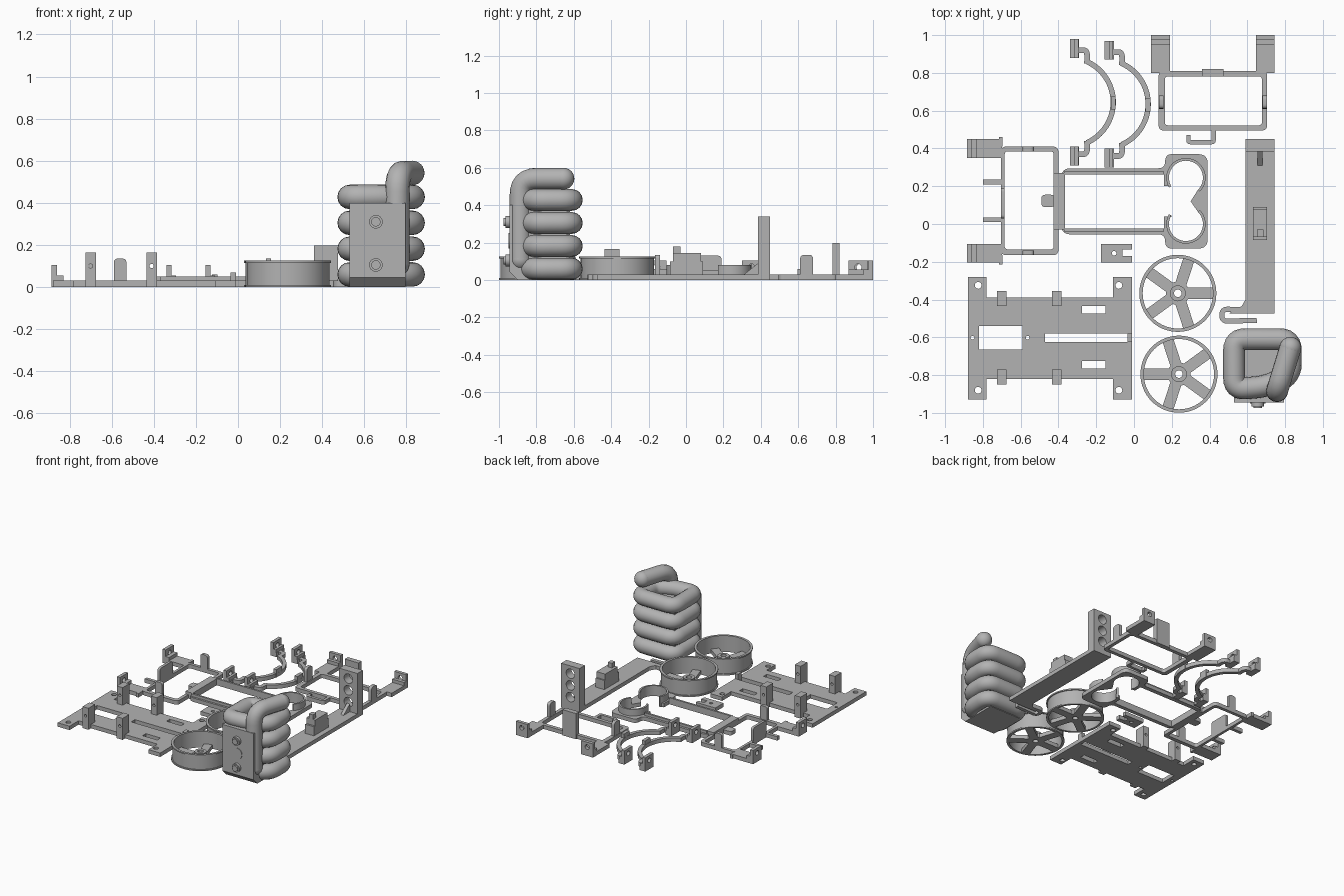
import bpy, bmesh, math
from mathutils import Matrix, Vector

if "Cube" in bpy.data.objects:
    bpy.data.objects.remove(bpy.data.objects["Cube"])

grey = bpy.data.materials.new("plain grey")
grey.use_nodes = True
grey.diffuse_color = (0.45, 0.45, 0.45, 1)
grey.node_tree.nodes["Principled BSDF"].inputs["Base Color"].default_value = grey.diffuse_color
T = 0.03  # sheet thickness


# 2D outlines
def rect(x0, x1, y0, y1):
    return [(x0, y0), (x1, y0), (x1, y1), (x0, y1)]


def arc(x, y, r, a0, a1, n=32):
    angles = [math.radians(a0 + (a1 - a0) * i / n) for i in range(n + 1)]
    return [(x + r * math.cos(a), y + r * math.sin(a)) for a in angles]


def circle(x, y, r, n=48):
    return arc(x, y, r, 0, 360, n)[:-1]


def fillet(points, r, closed=True, n=6):
    pts, out = [Vector(p) for p in points], []
    for i, p in enumerate(pts):
        if not closed and i in (0, len(pts) - 1):
            out.append(tuple(p))
            continue
        a, b = pts[i - 1] - p, pts[(i + 1) % len(pts)] - p
        d = min(r, a.length * 0.49, b.length * 0.49)
        a, b = p + a.normalized() * d, p + b.normalized() * d
        for k in range(n + 1):
            t = k / n
            out.append(tuple(a * (1 - t) ** 2 + p * 2 * t * (1 - t) + b * t * t))
    return out


def stroke(path, w):
    pts = [Vector(p) for p in path]
    left, right = [], []
    for i, p in enumerate(pts):
        d = (pts[min(i + 1, len(pts) - 1)] - pts[max(i - 1, 0)]).normalized()
        side = Vector((-d.y, d.x)) * w / 2
        left.append(tuple(p + side))
        right.append(tuple(p - side))
    return left + right[::-1]


AXES = {"z": ((1, 0, 0), (0, 1, 0), (0, 0, 1)),
        "x": ((0, 1, 0), (0, 0, 1), (1, 0, 0)),
        "y": ((1, 0, 0), (0, 0, 1), (0, -1, 0))}


class Part:
    def __init__(self, name):
        self.name, self.bm = name, bmesh.new()

    def add_curve(self, curve, matrix):
        ob = bpy.data.objects.new("temp", curve)
        mesh = ob.to_mesh()
        piece = bmesh.new()
        piece.from_mesh(mesh)
        ob.to_mesh_clear()
        bmesh.ops.remove_doubles(piece, verts=piece.verts, dist=1e-5)
        bmesh.ops.recalc_face_normals(piece, faces=piece.faces)
        piece.transform(matrix)
        mesh = bpy.data.meshes.new("temp")
        piece.to_mesh(mesh)
        piece.free()
        self.bm.from_mesh(mesh)
        bpy.data.meshes.remove(mesh)
        bpy.data.objects.remove(ob)
        bpy.data.curves.remove(curve)

    def slab(self, loops, lo=0.0, hi=T, axis="z"):
        """Extrude an outline (first loop) with holes (the rest) along an axis."""
        curve = bpy.data.curves.new("temp", "CURVE")
        curve.dimensions, curve.fill_mode, curve.extrude = "2D", "BOTH", (hi - lo) / 2
        for loop in loops:
            s = curve.splines.new("POLY")
            s.points.add(len(loop) - 1)
            for pt, co in zip(s.points, loop):
                pt.co = (co[0], co[1], 0, 1)
            s.use_cyclic_u = True
        u, v, n = (Vector(a) for a in AXES[axis])
        m = Matrix((u, v, n)).transposed().to_4x4()
        m.translation = n * (lo + hi) / 2 * (-1 if axis == "y" else 1)
        self.add_curve(curve, m)

    def box(self, x0, x1, y0, y1, z0=0.0, z1=T):
        self.slab([rect(x0, x1, y0, y1)], z0, z1)

    def tube(self, points, r, closed):
        curve = bpy.data.curves.new("temp", "CURVE")
        curve.dimensions, curve.bevel_depth, curve.bevel_resolution = "3D", r, 6
        s = curve.splines.new("POLY")
        s.points.add(len(points) - 1)
        for pt, co in zip(s.points, points):
            pt.co = (*co, 1)
        s.use_cyclic_u = closed
        self.add_curve(curve, Matrix())
        for end in () if closed else (points[0], points[-1]):
            bmesh.ops.create_uvsphere(self.bm, u_segments=24, v_segments=12, radius=r,
                                      matrix=Matrix.Translation(end))

    def lug(self, axis, lo, hi, a0, a1, h=0.105):
        """Upright ear with a bolt hole."""
        self.slab([rect(a0, a1, 0, h), circle((a0 + a1) / 2, 0.068, 0.018, 20)], lo, hi, axis)

    def done(self):
        mesh = bpy.data.meshes.new(self.name)
        self.bm.to_mesh(mesh)
        self.bm.free()
        mesh.materials.append(grey)
        ob = bpy.data.objects.new(self.name, mesh)
        bpy.context.collection.objects.link(ob)
        bpy.ops.object.select_all(action="DESELECT")
        ob.select_set(True)
        bpy.context.view_layer.objects.active = ob
        bpy.ops.object.shade_smooth_by_angle(angle=math.radians(35))


# Slotted mounting plate with four posts
p = Part("mounting_plate")
outline = [(-.88, -.93), (-.78, -.93), (-.78, -.82), (-.11, -.82), (-.11, -.93), (-.01, -.93)]
outline += [(x, -1.21 - y) for x, y in reversed(outline)]
holes = [circle(x, y, .018, 20) for x in (-.825, -.08) for y in (-.88, -.325)]
holes += [circle(x, -.602, .01, 16) for x in (-.855, -.563)]
holes += [rect(-.82, -.59, -.665, -.54), rect(-.47, -.035, -.625, -.58)]
holes += [rect(-.275, -.15, y, y + .04) for y in (-.765, -.475)]
p.slab([outline] + holes)
for x in (-.7, -.41):
    for y in (-.85, -.435):
        p.slab([rect(x - .025, x + .025, 0, .165), circle(x, .1, .01, 16)], y, y + .08, "y")
p.box(-.035, -.01, -.625, -.58, 0, .07)
p.done()

# Rectangular frame with two bolted feet
p = Part("left_frame")
p.slab([fillet(rect(-.705, -.4, -.165, .41), .03), fillet(rect(-.685, -.425, -.135, .385), .02)])
for y0, y1, tip in ((.35, .45, .41), (-.205, -.105, -.215)):
    p.box(-.875, -.7, y0, y1)
    p.box(-.86, -.83, y0, y1, 0, .055)
    p.lug("x", -.885, -.86, y0, y1)
    p.box(-.715, -.695, tip, tip + .05)
for y in (.01, .21):
    p.box(-.8, -.7, y, y + .025)
tab = fillet([(-.59, 0), (-.53, 0), (-.53, .135), (-.59, .135)], .02)
for y in (-.165, .385):
    p.slab([tab], y, y + .025, "y")
p.slab([fillet(rect(.03, .19, 0, .13), .02)], -.705, -.685, "x")
p.slab([fillet(rect(-.49, -.42, .09, .155), .02)])
p.done()

# Long bracket ending in twin cradle rings
p = Part("cradle_bracket")
body = fillet([(-.385, -.055), (.165, -.055), (.165, -.13), (.39, -.13),
               (.39, .37), (.165, .37), (.165, .295), (-.385, .295)], .05)
opening = [(-.365, -.025), (.16, -.025), (.16, .04), (.2, .04)] + arc(.275, 0, .09, 150, 405)
opening += [(.3, .12)] + arc(.275, .245, .09, -45, 210) + [(.16, .2), (.16, .262), (-.365, .262)]
p.slab([body, opening])
for y, a0, a1 in ((0, 150, 405), (.245, -45, 210)):
    p.slab([stroke(arc(.275, y, .097, a0, a1), .014)], 0, .08)
for y in (-.04, .262):
    p.box(-.37, .16, y, y + .015, 0, .05)
p.box(-.425, -.365, -.03, .27, 0, .05)
p.done()

# Two bowed straps
for i, (dx, dy) in enumerate(((0, 0), (.185, -.01))):
    p = Part("bowed_strap_%d" % (i + 1))
    cx, cy = -.345 + dx, .645 + dy
    p.slab([stroke(arc(cx, cy, .235, -66, 66), .028)])
    p.box(cx + .222, cx + .248, cy - .04, cy + .03, 0, .06)
    for s in (-1, 1):
        y0, y1 = sorted((cy + s * .235, cy + s * .335))
        p.box(cx + .005, cx + .055, y0, y1)
        neck = [(.05, .275), (.09, .275), (.098, .25), (.096, .205)]
        p.slab([stroke(fillet([(cx + x, cy + s * y) for x, y in neck], .02, False), .03)])
        p.box(cx + .03, cx + .05, y0, y1, 0, .055)
        p.lug("x", cx + .005, cx + .03, y0, y1)
    p.done()

# Rectangular frame at the back with hook and catch
p = Part("back_frame")
p.slab([fillet(rect(.13, .705, .495, .81), .03), fillet(rect(.163, .678, .522, .782), .02)])
for x in (.09, .645):
    p.box(x, x + .1, .8, 1)
    p.box(x, x + .1, .95, .975, 0, .055)
    p.lug("y", .975, 1, x, x + .1)
for x in (.132, .68):
    p.slab([fillet(rect(.61, .68, 0, .135), .025)], x, x + .025, "x")
p.box(.36, .475, .782, .82, 0, .197)
p.slab([stroke(fillet([(.422, .5), (.422, .433), (.288, .433), (.288, .47)], .01, False), .022)])
p.done()

# Long arm with a drilled upright, latch and spring hook
p = Part("long_arm")
p.box(.59, .745, -.465, .45)
p.slab([rect(.59, .745, 0, .34)] + [circle(.667, z, .036, 32) for z in (.1, .19, .28)],
       .385, .45, "y")
p.slab([[(.31, T), (.385, T), (.385, .09)]], .655, .68, "x")
p.slab([rect(.63, .705, -.085, .09), rect(.65, .685, -.02, .06)], 0, .1)
p.box(.63, .705, -.07, .08, T, .145)
p.box(.65, .685, -.07, -.03, T, .18)
hook = [(.65, -.51), (.465, -.515), (.465, -.45), (.6, -.455)]
p.slab([stroke(fillet(hook, .04, False), .027)])
p.slab([[(.5, -.475), (.745, -.475), (.745, -.44), (.59, -.40), (.57, -.435)]])
p.done()

# Small slotted clip
p = Part("small_clip")
p.slab([[(-.175, -.205), (-.01, -.205), (-.01, -.17), (-.06, -.17), (-.06, -.135),
         (-.01, -.135), (-.01, -.105), (-.175, -.105)], circle(-.105, -.155, .012, 16)])
p.done()

# Two five-spoke wheels
for name, cx, cy, turn in (("front_wheel", .238, -.795, 36), ("back_wheel", .232, -.367, 0)):
    p = Part(name)
    p.slab([circle(cx, cy, .196, 64), circle(cx, cy, .186, 64)], 0, .125)
    for z in (0, .115):
        p.slab([circle(cx, cy, .204, 64), circle(cx, cy, .188, 64)], z, z + .01)
    for r, h in ((.062, .035), (.042, .06)):
        p.slab([circle(cx, cy, r), circle(cx, cy, .02, 24)], 0, h)
    for k in range(5):
        a = math.radians(turn + 72 * k)
        ends = [(cx + r * math.cos(a), cy + r * math.sin(a)) for r in (.05, .19)]
        p.slab([stroke(ends, .06)], 0, T)
    p.done()

# Core block wrapped by stacked pipe loops
p = Part("core_block")
p.slab([[(-.9, 0), (-.62, 0), (-.62, .4), (-.945, .4), (-.945, .045)]], .53, .795, "x")
for z in (.105, .31):
    p.slab([circle(.655, z, .032, 32)], -.965, -.94, "y")
    p.slab([circle(.655, z, .022, 32)], -.975, -.96, "y")
p.slab([circle(.655, .21, .042, 32)], -.949, -.94, "y")
p.done()
p = Part("pipe_coil")
for z in (.06, .182, .305, .428):
    loop = [(.53, -.875, z), (.53, -.61, z), (.83, -.61, z), (.83, -.80, z), (.7, -.86, z)]
    p.tube(fillet(loop, .06), .058, True)
riser = [(.757, -.885, .11), (.757, -.885, .542), (.828, -.655, .542)]
p.tube(fillet(riser, .09, False), .058, False)
p.done()
